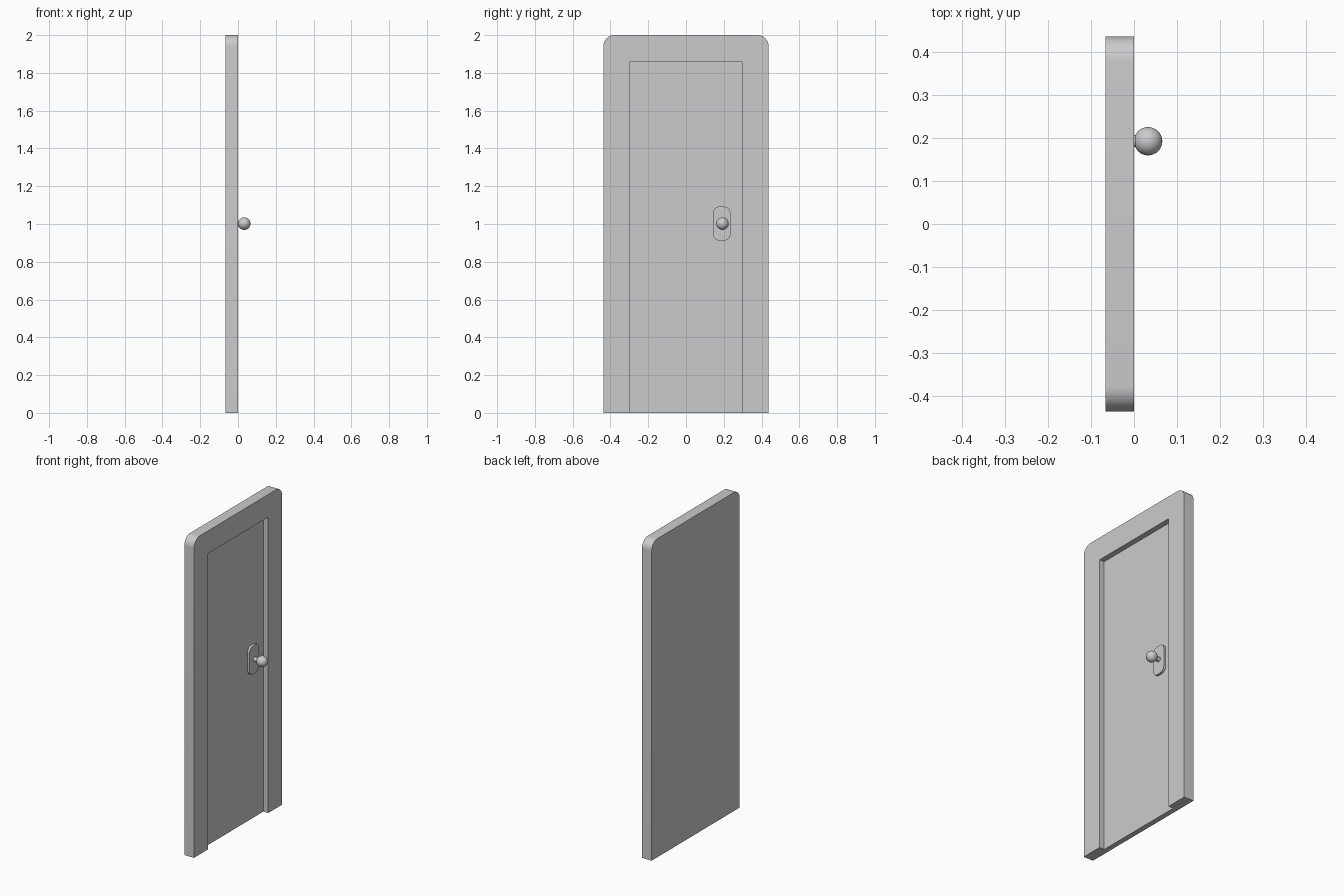
import bpy, bmesh
from math import cos, sin, pi

if "Cube" in bpy.data.objects:
    bpy.data.objects.remove(bpy.data.objects["Cube"])

BACK, DOOR_FACE, FRONT = -0.067, -0.034, 0.0   # depths along x
KNOB_Y, KNOB_Z = 0.193, 1.002


def arc(cy, cz, r, start, n=10):
    """Quarter circle in the y-z plane."""
    return [(cy + r * cos(start + pi / 2 * i / n), cz + r * sin(start + pi / 2 * i / n))
            for i in range(n + 1)]


def smooth(ob):
    bpy.ops.object.select_all(action='DESELECT')
    ob.select_set(True)
    bpy.context.view_layer.objects.active = ob
    bpy.ops.object.shade_smooth_by_angle(angle=0.6)


def prism(name, outline, x0, x1):
    """Extrude a y-z outline along x."""
    bm = bmesh.new()
    face = bm.faces.new([bm.verts.new((x0, y, z)) for y, z in outline])
    ext = bmesh.ops.extrude_face_region(bm, geom=[face])
    moved = [g for g in ext['geom'] if isinstance(g, bmesh.types.BMVert)]
    bmesh.ops.translate(bm, verts=moved, vec=(x1 - x0, 0, 0))
    bmesh.ops.recalc_face_normals(bm, faces=bm.faces)
    me = bpy.data.meshes.new(name)
    bm.to_mesh(me)
    bm.free()
    ob = bpy.data.objects.new(name, me)
    bpy.context.collection.objects.link(ob)
    return ob


# Door slab with rounded top corners
W, R = 0.437, 0.058
door = prism("door", [(-W, 0), (W, 0)] + arc(W - R, 2 - R, R, 0) + arc(R - W, 2 - R, R, pi / 2),
             BACK, FRONT)

# Recess for the door leaf, open at the floor
cutter = prism("recess_cutter", [(-0.3, -0.1), (0.3, -0.1), (0.3, 1.857), (-0.3, 1.857)],
               DOOR_FACE, 0.1)
cutter.hide_render = True
mod = door.modifiers.new("recess", 'BOOLEAN')
mod.operation, mod.solver, mod.object = 'DIFFERENCE', 'EXACT', cutter
bpy.context.view_layer.objects.active = door
bpy.ops.object.modifier_apply(modifier=mod.name)
bpy.data.objects.remove(cutter)
smooth(door)

# Lock plate with rounded corners
hw, hh, r = 0.046, 0.09, 0.034
outline = []
for i, (sy, sz) in enumerate([(1, 1), (-1, 1), (-1, -1), (1, -1)]):
    outline += arc(KNOB_Y - 0.004 + sy * (hw - r), KNOB_Z + sz * (hh - r), r, i * pi / 2)
smooth(prism("lock_plate", outline, DOOR_FACE - 0.005, DOOR_FACE + 0.014))

# Knob stem and round knob
bpy.ops.mesh.primitive_cylinder_add(vertices=32, radius=0.014, depth=0.05,
                                    location=(-0.005, KNOB_Y, KNOB_Z), rotation=(0, pi / 2, 0))
bpy.context.object.name = "knob_stem"
smooth(bpy.context.object)
bpy.ops.mesh.primitive_uv_sphere_add(segments=32, ring_count=16, radius=0.033,
                                     location=(0.033, KNOB_Y, KNOB_Z), rotation=(0, pi / 2, 0))
bpy.context.object.name = "knob"
bpy.ops.object.shade_smooth()
